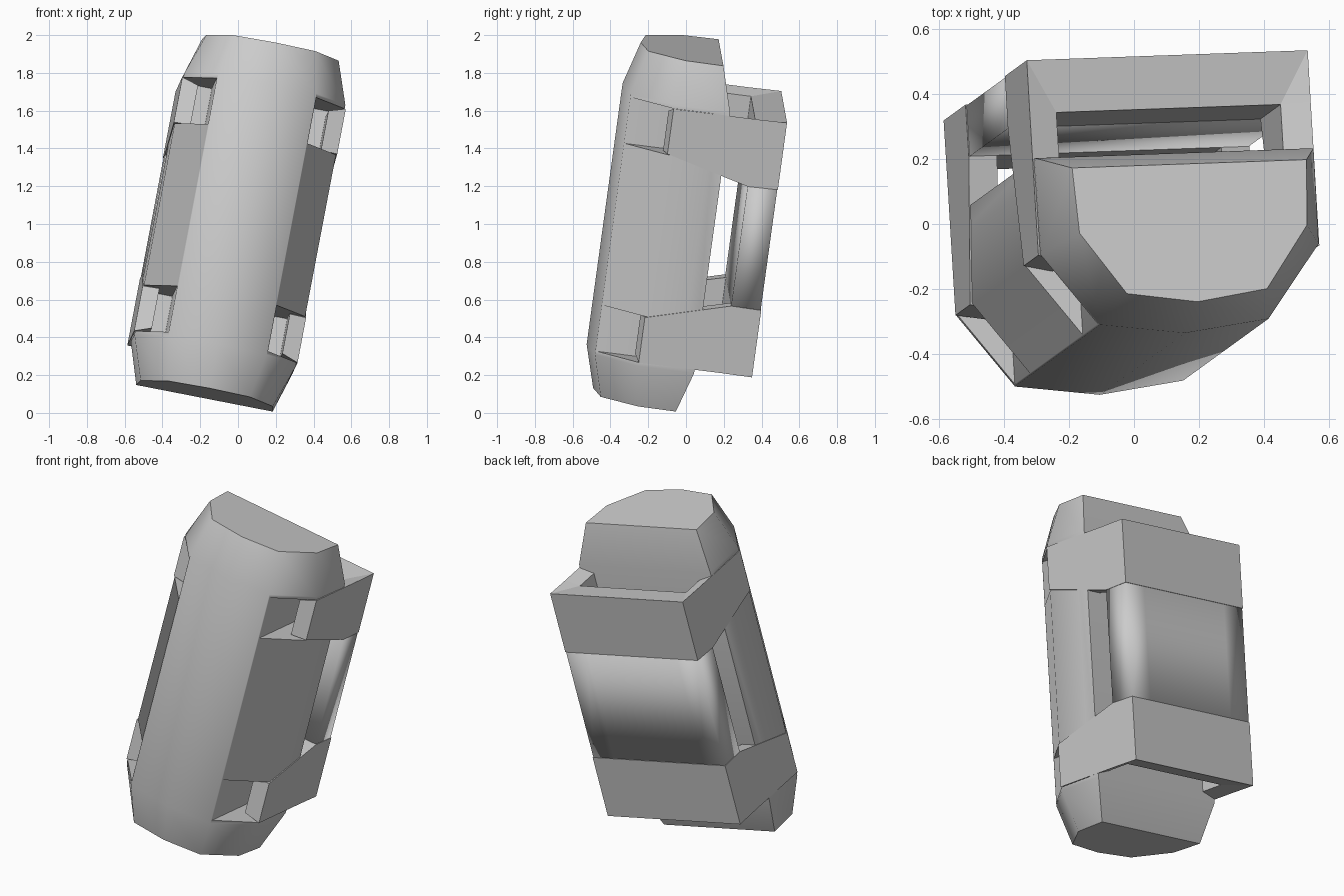
import bpy, bmesh
from math import radians
from mathutils import Matrix, Vector

if "Cube" in bpy.data.objects:
    bpy.data.objects.remove(bpy.data.objects["Cube"])

# Leaning frame: w runs along the body, u across it, v towards the back
w = Vector((0.185, 0.134, 0.973)).normalized()
u = Vector((0.98, 0.035, -0.19))
u = (u - w * u.dot(w)).normalized()
v = w.cross(u)
FRAME = Matrix.Translation((0, 0, 1)) @ Matrix((u, v, w)).transposed().to_4x4()


def finish(name, bm, angle=None):
    bmesh.ops.recalc_face_normals(bm, faces=bm.faces)
    me = bpy.data.meshes.new(name)
    bm.to_mesh(me)
    bm.free()
    ob = bpy.data.objects.new(name, me)
    bpy.context.collection.objects.link(ob)
    ob.matrix_world = FRAME
    if angle is not None:
        bpy.ops.object.select_all(action='DESELECT')
        ob.select_set(True)
        bpy.context.view_layer.objects.active = ob
        bpy.ops.object.shade_smooth_by_angle(angle=radians(angle))
    return ob


def loft(bm, rings):
    """Skin a list of equal-length point rings and cap both ends."""
    vs = [[bm.verts.new(p) for p in r] for r in rings]
    n = len(vs[0])
    for lo, hi in zip(vs, vs[1:]):
        for i in range(n):
            j = (i + 1) % n
            bm.faces.new((lo[i], lo[j], hi[j], hi[i]))
    bm.faces.new(vs[0])
    bm.faces.new(vs[-1])


def mirrored(half):
    """Half profile from the back corner to the front middle, made whole."""
    return half + [(-a, b) for a, b in reversed(half[:-1])]


# Body: flat back, faceted front, tapered at both ends
rim = mirrored([(0.437, 0.124), (0.435, -0.173), (0.264, -0.40), (0, -0.435)])
end = mirrored([(0.368, 0.060), (0.357, -0.143), (0.220, -0.336), (0, -0.369)])
bm = bmesh.new()
loft(bm, [[(a, b, c) for a, b in prof]
          for prof, c in ((end, -0.94), (rim, -0.71), (rim, 0.71), (end, 0.94))])
body = finish("body", bm)

# Cutter for the four pockets that take the strap ends
bm = bmesh.new()
for sa in (1, -1):
    for sc in (1, -1):
        sq = [(0.268, -0.5), (0.6, -0.5), (0.6, 0.05), (0.268, 0.05)]
        loft(bm, [[(sa * a, b, sc * c) for a, b in sq] for c in (0.44, 0.69)])
cutter = finish("pocket_cutter", bm)
cutter.hide_render = True
cutter.hide_set(True)
mod = body.modifiers.new("pockets", 'BOOLEAN')
mod.operation = 'DIFFERENCE'
mod.solver = 'EXACT'
mod.object = cutter
bpy.context.view_layer.update()
cut = bpy.data.meshes.new_from_object(
    body.evaluated_get(bpy.context.evaluated_depsgraph_get()))
body.modifiers.clear()
body.data = cut
bpy.data.objects.remove(cutter)
bpy.ops.object.select_all(action='DESELECT')
body.select_set(True)
bpy.context.view_layer.objects.active = body
bpy.ops.object.shade_smooth_by_angle(angle=radians(57))

# Back panel between the two straps, softly shaded
panel = [(0.438, 0.27), (0.438, 0.428), (0.30, 0.428), (-0.30, 0.428),
         (-0.438, 0.428), (-0.438, 0.27)]
bm = bmesh.new()
loft(bm, [[(a, b, c) for a, b in panel] for c in (-0.36, 0.36)])
finish("back_panel", bm, 100)

# Straps: a back block and two tapering arms each
OUT, INN = 0.441, 0.352
for name, s in (("upper_strap", 1), ("lower_strap", -1)):
    bm = bmesh.new()
    block = [(0.27, 0.325), (0.431, 0.328), (0.431, 0.692), (0.27, 0.66)]
    loft(bm, [[(a, b, s * c) for b, c in block] for a in (-OUT, OUT)])
    outer = [(0.27, 0.325), (-0.175, 0.445), (-0.175, 0.69), (0.27, 0.69)]
    inner = [(0.27, 0.325), (-0.195, 0.445), (-0.195, 0.66), (0.27, 0.66)]
    for sa in (1, -1):
        loft(bm, [[(sa * OUT, b, s * c) for b, c in outer],
                  [(sa * INN, b, s * c) for b, c in inner]])
        # small wedge closing the outer rim along the block
        loft(bm, [[(sa * OUT, 0.27, s * 0.69), (sa * OUT, 0.27, s * 0.66),
                   (sa * INN, 0.27, s * 0.66)],
                  [(sa * OUT, 0.431, s * 0.692), (sa * OUT, 0.431, s * 0.69),
                   (sa * (OUT - 0.01), 0.431, s * 0.69)]])
    finish(name, bm, 30)
